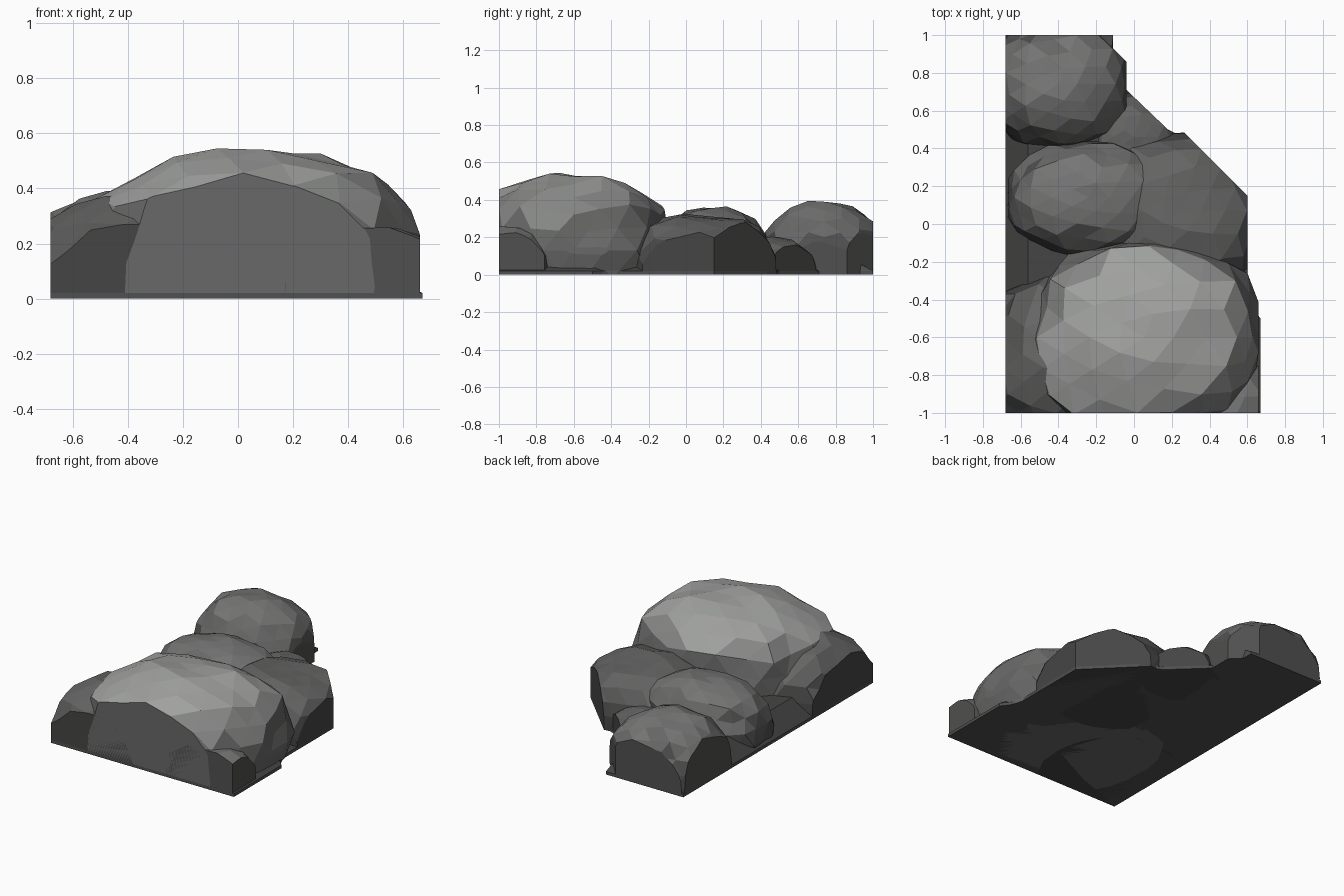
import bpy, bmesh, random
from mathutils import Vector

if "Cube" in bpy.data.objects:
    bpy.data.objects.remove(bpy.data.objects["Cube"])

rng = random.Random(4)


def stone(shade):
    # grey stone material, shared by shade
    name = "stone_%02d" % round(shade * 100)
    mat = bpy.data.materials.get(name) or bpy.data.materials.new(name)
    mat.diffuse_color = (shade * 0.98, shade, shade * 0.97, 1)
    mat.use_nodes = True
    mat.node_tree.nodes["Principled BSDF"].inputs["Base Color"].default_value = mat.diffuse_color
    return mat


def finish(bm, name, shades):
    # shades: steep sides, slopes, weathered tops
    bmesh.ops.recalc_face_normals(bm, faces=bm.faces)
    bm.normal_update()
    for f in bm.faces:
        z = f.normal.z
        f.material_index = 2 if z > 0.8 else 1 if z > 0.45 else 0
    mesh = bpy.data.meshes.new(name)
    bm.to_mesh(mesh)
    bm.free()
    for s in shades:
        mesh.materials.append(stone(s))
    obj = bpy.data.objects.new(name, mesh)
    bpy.context.collection.objects.link(obj)
    return obj


def clip(bm, point, normal):
    # cut away everything on the normal side and cap the opening
    geom = bm.verts[:] + bm.edges[:] + bm.faces[:]
    res = bmesh.ops.bisect_plane(bm, geom=geom, plane_co=point, plane_no=normal,
                                 clear_outer=True, dist=1e-5)
    edges = [e for e in res["geom_cut"] if isinstance(e, bmesh.types.BMEdge)]
    if edges:
        bmesh.ops.holes_fill(bm, edges=[e for e in edges if e.is_boundary], sides=0)


BOX = [((0, 0, 0), (0, 0, -1)), ((-0.68, 0, 0), (-1, 0, 0)),
       ((0, -1, 0), (0, -1, 0)), ((0, 1, 0), (0, 1, 0))]
DARK, MID, LIGHT = (0.06, 0.1, 0.13), (0.08, 0.14, 0.18), (0.14, 0.24, 0.36)


def boulder(name, centre, radii, power, shades, rough=0.04, right=0.66, extra=()):
    bm = bmesh.new()
    bmesh.ops.create_icosphere(bm, subdivisions=3, radius=1)
    for v in bm.verts:
        n = v.co.normalized()
        s = sum(abs(c) ** power for c in n) ** (-1 / power)
        s *= 1 + rng.uniform(-rough, rough)
        v.co = Vector(centre) + Vector(n[i] * s * radii[i] for i in range(3))
    for p, n in BOX + [((right, 0, 0), (1, 0, 0))] + list(extra):
        clip(bm, p, n)
    return finish(bm, name, shades)


# Ground slab with a thin rim, rising gently towards the middle
outline = [(-0.68, -1), (0.67, -1), (0.67, -0.5), (0.63, -0.45), (0.6, -0.38),
           (0.6, 0.15), (0.32, 0.43), (0.18, 0.5), (-0.04, 0.71), (-0.04, 0.86),
           (-0.11, 0.93), (-0.11, 1), (-0.68, 1)]
bm = bmesh.new()
low = [bm.verts.new((x, y, 0)) for x, y in outline]
rim = [bm.verts.new((x, y, 0.02)) for x, y in outline]
top = [bm.verts.new((-0.2 + (x + 0.2) * 0.75, y * 0.8, 0.13)) for x, y in outline]
bm.faces.new(low[::-1])
bm.faces.new(top)
for a, b in ((low, rim), (rim, top)):
    for i in range(len(a)):
        j = (i + 1) % len(a)
        bm.faces.new((a[i], a[j], b[j], b[i]))
finish(bm, "ground_slab", (0.08, 0.06, 0.06))

# Large front boulder
boulder("large_boulder", (0.055, -0.6, 0.13), (0.61, 0.52, 0.405), 2.5, LIGHT)
# Low boulders flanking it on the left and right front corners
boulder("front_left_boulder", (-0.39, -0.69, 0), (0.43, 0.45, 0.37), 2.1, DARK)
boulder("front_right_boulder", (0.47, -1.0, 0.04), (0.3, 0.3, 0.22), 2.4, MID)
# Middle pair, the right one cut along the slanted edge
boulder("middle_boulder", (-0.24, 0.14, 0.05), (0.43, 0.31, 0.315), 2.3, MID)
boulder("middle_right_boulder", (0.25, 0.07, 0.01), (0.42, 0.42, 0.305), 2.7, DARK,
        right=0.6, extra=[((0.6, 0.15, 0), (1, 1, 0))])
# Low spread of rubble filling the gap towards the back
boulder("gap_rubble", (0.0, 0.46, 0), (0.25, 0.24, 0.2), 2.1, DARK,
        extra=[((0.18, 0.5, 0), (0.21, 0.22, 0))])
# Back boulder
boulder("back_boulder", (-0.4, 0.74, 0.04), (0.38, 0.34, 0.35), 2.3, MID, right=-0.04,
        extra=[((-0.075, 0.895, 0), (1, 1, 0))])
